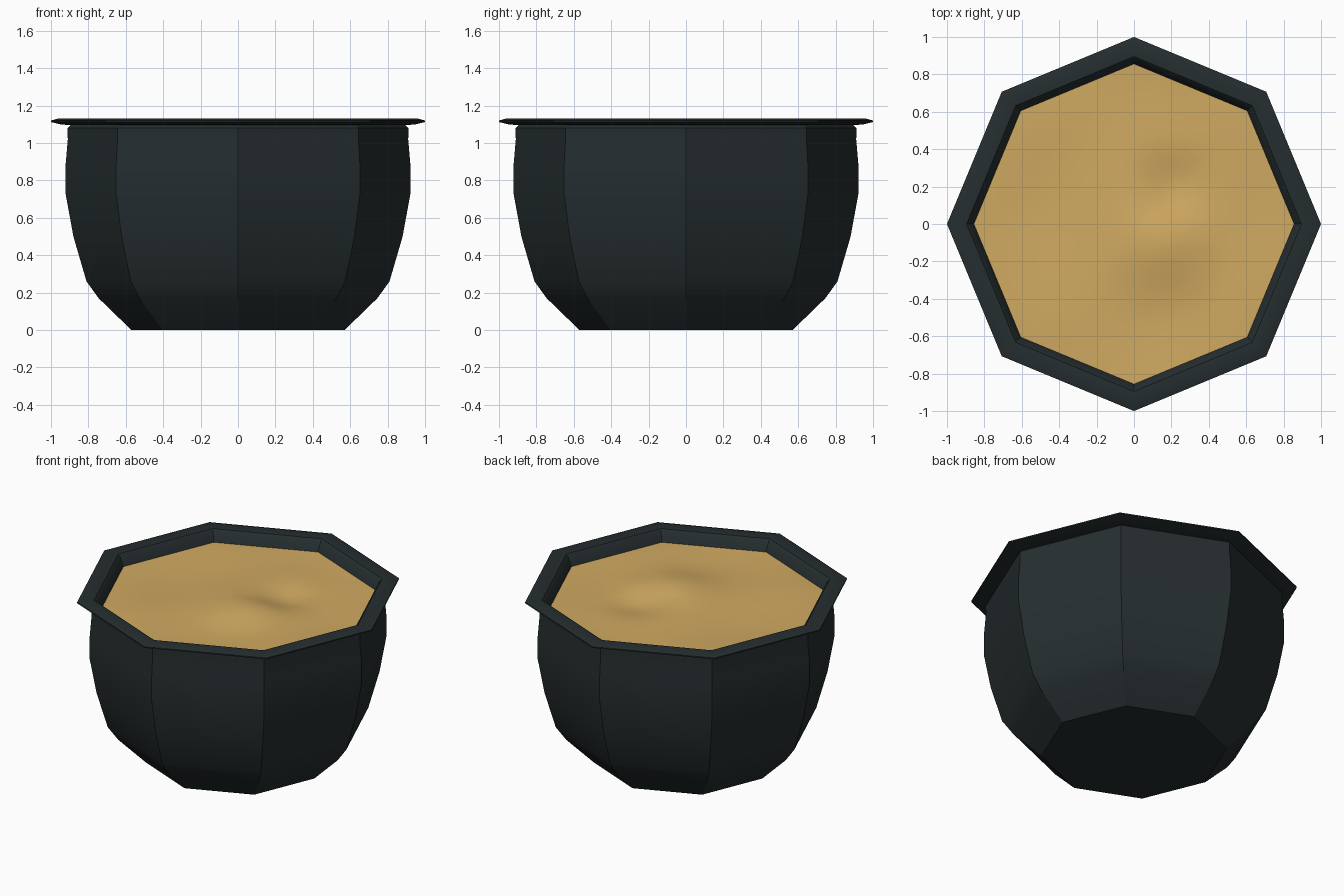
import bpy, bmesh, math

if "Cube" in bpy.data.objects:
    bpy.data.objects.remove(bpy.data.objects["Cube"])

SIDES = 8

def material(name, rgb):
    m = bpy.data.materials.new(name)
    m.diffuse_color = (*rgb, 1)
    m.use_nodes = True
    m.node_tree.nodes["Principled BSDF"].inputs["Base Color"].default_value = m.diffuse_color
    return m

def finish(bm, name, mat, angle):
    bmesh.ops.recalc_face_normals(bm, faces=bm.faces)
    me = bpy.data.meshes.new(name)
    bm.to_mesh(me)
    bm.free()
    ob = bpy.data.objects.new(name, me)
    bpy.context.collection.objects.link(ob)
    me.materials.append(mat)
    bpy.ops.object.select_all(action='DESELECT')
    bpy.context.view_layer.objects.active = ob
    ob.select_set(True)
    bpy.ops.object.shade_smooth_by_angle(angle=math.radians(angle))
    return ob

def bridge(bm, a, b):
    n = len(a)
    for i in range(n):
        j = (i + 1) % n
        bm.faces.new((a[i], a[j], b[j], b[i]))

# Octagonal pot: outer wall, flared rim, inner wall down below the soil
profile = [(0.57, 0), (0.745, 0.17), (0.81, 0.26), (0.88, 0.5), (0.922, 0.73),
           (0.922, 0.88), (0.91, 1.02), (0.912, 1.08), (0.895, 1.095),
           (0.95, 1.1), (1.0, 1.112), (1.0, 1.12), (0.965, 1.13),
           (0.895, 1.125), (0.88, 1.11), (0.852, 1.04), (0.82, 0.95)]
bm = bmesh.new()
rings = [[bm.verts.new((r * math.cos(math.tau * i / SIDES),
                        r * math.sin(math.tau * i / SIDES), z))
          for i in range(SIDES)] for r, z in profile]
for a, b in zip(rings, rings[1:]):
    bridge(bm, a, b)
bm.faces.new(rings[0])
bm.faces.new(rings[-1])
finish(bm, "pot", material("dark_glaze", (0.019, 0.027, 0.029)), 30)

# Soil: octagonal disc with gentle mounds fading out at the wall
def height(x, y, t):
    bump = 0.035 * math.exp(-((x - 0.15) ** 2 + (y + 0.12) ** 2) / 0.05)
    dip = -0.045 * math.exp(-((x - 0.22) ** 2 + (y - 0.2) ** 2) / 0.03)
    wave = 0.015 * math.sin(5 * x + 1) * math.cos(4 * y - 0.5)
    return 1.05 + (bump + dip + wave) * (1 - t ** 4)

bm = bmesh.new()
PER, STEPS = 4, 14
corners = [(math.cos(math.tau * i / SIDES), math.sin(math.tau * i / SIDES))
           for i in range(SIDES)]
rings = []
for k in range(1, STEPS + 1):
    t = k / STEPS
    ring = []
    for i in range(SIDES):
        (ax, ay), (bx, by) = corners[i], corners[(i + 1) % SIDES]
        for j in range(PER):
            f = j / PER
            x = 0.856 * t * (ax + (bx - ax) * f)
            y = 0.856 * t * (ay + (by - ay) * f)
            ring.append(bm.verts.new((x, y, height(x, y, t))))
    rings.append(ring)
for a, b in zip(rings, rings[1:]):
    bridge(bm, a, b)
centre = bm.verts.new((0, 0, height(0, 0, 0)))
n = len(rings[0])
for i in range(n):
    bm.faces.new((centre, rings[0][i], rings[0][(i + 1) % n]))
bmesh.ops.recalc_face_normals(bm, faces=bm.faces)
if centre.normal.z < 0:
    bmesh.ops.reverse_faces(bm, faces=bm.faces)
soil = finish(bm, "soil", material("sandy_soil", (0.63, 0.40, 0.12)), 60)
if soil.data.polygons[0].normal.z < 0:
    soil.data.flip_normals()
